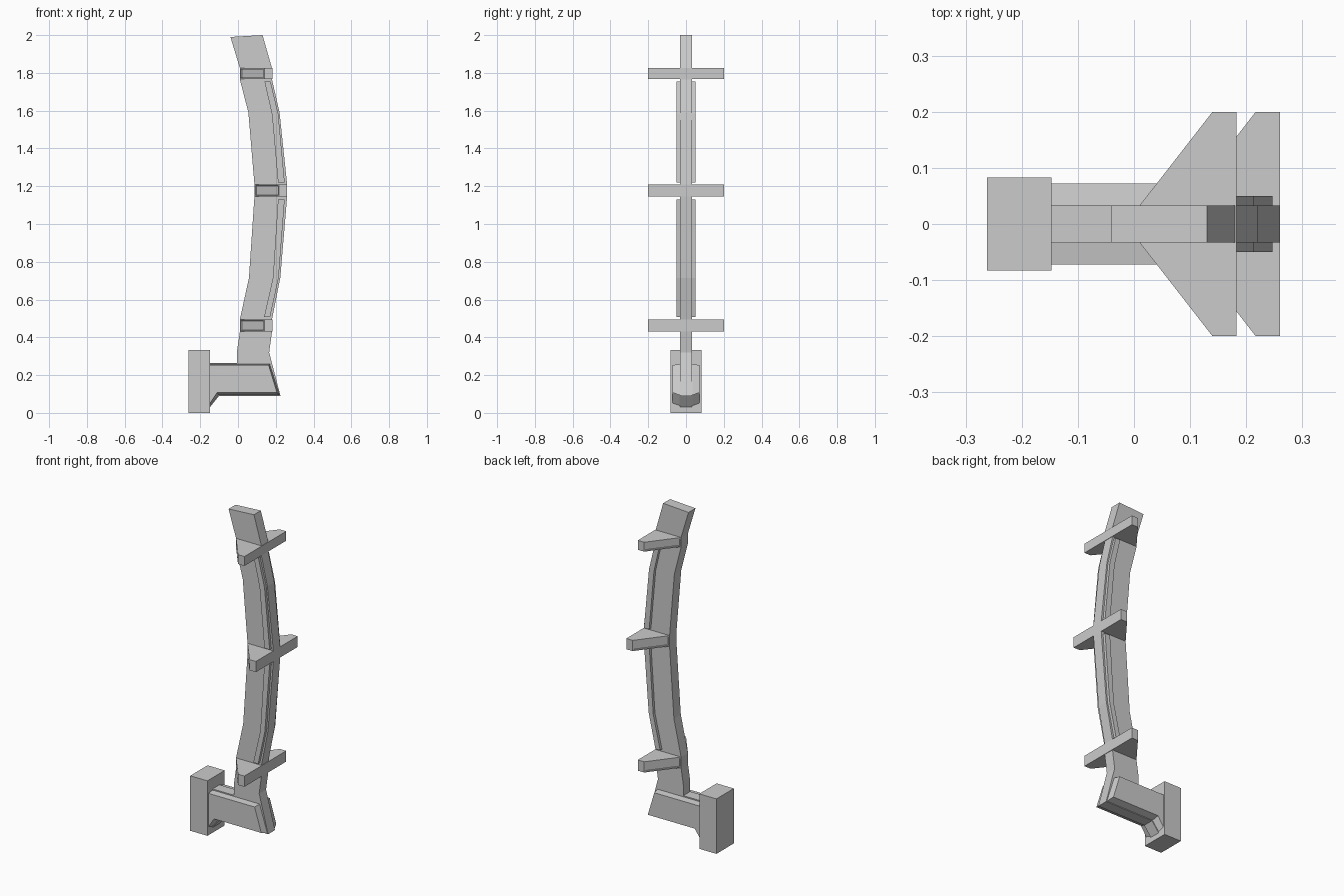
import bpy, bmesh

if "Cube" in bpy.data.objects:
    bpy.data.objects.remove(bpy.data.objects["Cube"])


def make(name, bm):
    bmesh.ops.recalc_face_normals(bm, faces=bm.faces)
    me = bpy.data.meshes.new(name)
    bm.to_mesh(me)
    bm.free()
    ob = bpy.data.objects.new(name, me)
    bpy.context.collection.objects.link(ob)
    return ob


def loft(name, sections):
    """Skin between matching closed loops of 3D points and cap both ends."""
    bm = bmesh.new()
    rings = [[bm.verts.new(p) for p in s] for s in sections]
    for a, b in zip(rings, rings[1:]):
        for i in range(len(a)):
            j = (i + 1) % len(a)
            bm.faces.new((a[i], a[j], b[j], b[i]))
    bm.faces.new(rings[0])
    bm.faces.new(rings[-1])
    return make(name, bm)


def at_y(profile, y):
    return [(x, y, z) for x, z in profile]


# Curved flat spine, one plate through limb and handle
left = [(-0.04, 1.99), (0.01, 1.825), (0.01, 1.765), (0.055, 1.59), (0.087, 1.21),
        (0.087, 1.145), (0.058, 0.715), (0.01, 0.495), (0.01, 0.43), (-0.005, 0.33),
        (-0.005, 0.265), (-0.148, 0.265)]
right = [(-0.148, 0.03), (-0.10, 0.09), (0.225, 0.09), (0.165, 0.32), (0.18, 0.43),
         (0.18, 0.495), (0.224, 0.715), (0.26, 1.145), (0.26, 1.21), (0.22, 1.59),
         (0.18, 1.765), (0.18, 1.825), (0.13, 2.0)]
spine = left + right
loft("spine", [at_y(spine, -0.033), at_y(spine, 0.033)])

# Handle cheeks, tapering slightly outwards
inner = [(-0.15, 0.258), (0.168, 0.258), (0.22, 0.094), (-0.103, 0.094), (-0.15, 0.035)]
outer = [(-0.15, 0.253), (0.162, 0.253), (0.206, 0.108), (-0.11, 0.108), (-0.15, 0.048)]
loft("handle_cheeks", [at_y(outer, -0.072), at_y(inner, -0.034),
                       at_y(inner, 0.034), at_y(outer, 0.072)])

# Butt block
block = [(-0.262, 0), (-0.147, 0), (-0.147, 0.333), (-0.262, 0.333)]
loft("butt_block", [at_y(block, -0.083), at_y(block, 0.083)])

# Raised rails beside the outer edge of the spine
upper = [(0.14, 1.755), (0.172, 1.755), (0.213, 1.585), (0.247, 1.22),
         (0.212, 1.22), (0.18, 1.58)]
lower = [(0.212, 1.13), (0.247, 1.13), (0.215, 0.715), (0.17, 0.508),
         (0.138, 0.508), (0.185, 0.715)]
for name, rail in (("upper_rail", upper), ("lower_rail", lower)):
    loft(name, [at_y(rail, -0.05), at_y(rail, 0.05)])

# Cross guards with recessed panels on the slanted faces
guard = [(0.01, -0.033), (0.14, -0.2), (0.183, -0.2),
         (0.183, 0.2), (0.14, 0.2), (0.01, 0.033)]
for name, dx, z0, z1 in (("upper_guard", 0, 1.768, 1.825),
                         ("middle_guard", 0.077, 1.145, 1.21),
                         ("lower_guard", 0, 0.43, 0.495)):
    ob = loft(name, [[(x + dx, y, z) for x, y in guard] for z in (z0, z1)])
    bm = bmesh.new()
    bm.from_mesh(ob.data)
    slanted = [f for f in bm.faces if f.normal.x < -0.3 and abs(f.normal.y) > 0.3]
    bmesh.ops.inset_individual(bm, faces=slanted, thickness=0.01)
    bmesh.ops.inset_individual(bm, faces=slanted, thickness=0.001, depth=-0.007)
    bm.to_mesh(ob.data)
    bm.free()
